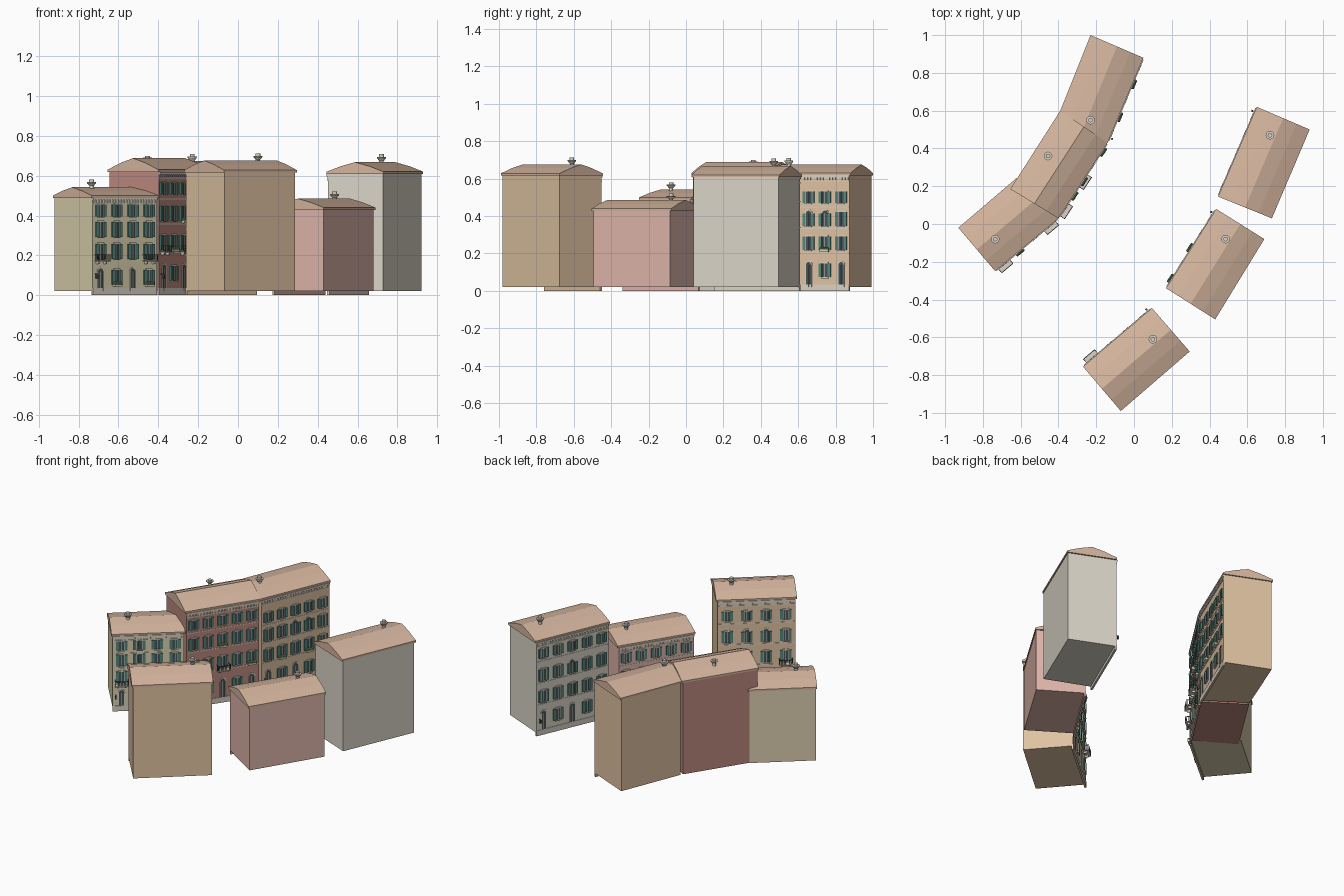
import bpy, bmesh, math
from mathutils import Matrix, Vector

if "Cube" in bpy.data.objects:
    bpy.data.objects.remove(bpy.data.objects["Cube"])

MATS = {}
def mat(name, c):
    m = bpy.data.materials.new(name)
    m.diffuse_color = (*c, 1)
    m.use_nodes = True
    m.node_tree.nodes["Principled BSDF"].inputs["Base Color"].default_value = m.diffuse_color
    MATS[name] = m

mat("tile", (.66, .46, .34)); mat("stone", (.70, .65, .56)); mat("shutter", (.09, .24, .19))
mat("glass", (.06, .09, .10)); mat("iron", (.07, .07, .07)); mat("leaf", (.16, .32, .12))
mat("orange", (.74, .54, .36)); mat("red", (.50, .25, .21)); mat("yellow", (.70, .62, .42))
mat("grey", (.71, .67, .58)); mat("pink", (.74, .47, .41))


def finish(bm, name, material):
    bmesh.ops.recalc_face_normals(bm, faces=bm.faces)
    me = bpy.data.meshes.new(name)
    bm.to_mesh(me); bm.free()
    me.materials.append(MATS[material])
    ob = bpy.data.objects.new(name, me)
    bpy.context.collection.objects.link(ob)
    return ob


def loft(name, material, quad, profile):
    """Extrude a (depth, height) section between the two end walls of a quad plan."""
    a, b, c, d = quad
    bm = bmesh.new()
    l = [bm.verts.new((*a.lerp(d, t), z)) for t, z in profile]
    r = [bm.verts.new((*b.lerp(c, t), z)) for t, z in profile]
    bm.faces.new(l); bm.faces.new(r[::-1])
    n = len(profile)
    for i in range(n):
        j = (i + 1) % n
        bm.faces.new((l[i], r[i], r[j], l[j]))
    return finish(bm, name, material)


def box(bm, x0, x1, out0, out1, z0, z1):
    """Box in facade coordinates: x along the wall, out away from it."""
    m = Matrix.Translation(((x0 + x1) / 2, -(out0 + out1) / 2, (z0 + z1) / 2))
    m = m @ Matrix.Diagonal((x1 - x0, abs(out1 - out0), z1 - z0, 1))
    bmesh.ops.create_cube(bm, size=1, matrix=m)


def arch(bm, x, z, r, out):
    """Half-round slab above a window or door."""
    pts = [(x + r * math.cos(math.pi * i / 8), z + r * math.sin(math.pi * i / 8)) for i in range(9)]
    f = [bm.verts.new((px, -out, pz)) for px, pz in pts]
    k = [bm.verts.new((px, 0, pz)) for px, pz in pts]
    bm.faces.new(f); bm.faces.new(k[::-1])
    for i in range(9):
        j = (i + 1) % 9
        bm.faces.new((f[i], f[j], k[j], k[i]))


def chimney(name, x, y, z, top):
    """Round shaft with a flared pot and a small cap."""
    bm = bmesh.new()
    h = top - z
    for r1, r2, a, b in ((.011, .011, 0, .62), (.012, .023, .5, .72), (.023, .023, .72, .8), (.012, .012, .8, 1)):
        bmesh.ops.create_cone(bm, cap_ends=True, segments=12, radius1=r1, radius2=r2, depth=(b - a) * h,
                              matrix=Matrix.Translation((x, y, z + (a + b) / 2 * h)))
    finish(bm, name, "stone")


def house(name, color, quad, eave, ridge, rows, cols, stack, balconies=(), arched=(), plants=()):
    q = [Vector(p) for p in quad]
    mid = sum(q, Vector((0, 0))) / 4
    # roof with a broken pitch and thin eaves
    h = ridge - eave
    loft(name + "_roof", "tile", q, [(0, eave - .012), (0, eave), (.25, eave + .58 * h), (.5, ridge),
                                     (.75, eave + .58 * h), (1, eave), (1, eave - .012)])
    # walls, slightly inside the eaves
    w = [p + (mid - p) * .035 for p in q]
    top = eave - .011
    loft(name + "_walls", color, w, [(0, .022), (0, top), (1, top), (1, .022)])
    chimney(name + "_chimney", *stack)

    # facade frame: x along the wall, -y outward
    u = (w[1] - w[0]).normalized()
    W = (w[1] - w[0]).length
    M = Matrix(((u.x, -u.y, 0, w[0].x), (u.y, u.x, 0, w[0].y), (0, 0, 1, 0), (0, 0, 0, 1)))
    parts = {k: bmesh.new() for k in ("trim", "shutters", "panes", "railings", "plants", "front")}
    T, S, G, R, L = (parts[k] for k in ("trim", "shutters", "panes", "railings", "plants"))
    box(parts["front"], 0, W, -.006, .003, 0, top)
    # plinth, cornice and dentils
    box(T, 0, W, 0, .006, 0, .035)
    box(T, 0, W, 0, .010, top - .012, top)
    box(T, 0, W, 0, .006, top - .034, top - .028)
    n = int(W / .018)
    for i in range(n):
        x = (i + .5) * W / n
        box(T, x - .004, x + .004, 0, .008, top - .026, top - .012)
    # string courses under each upper floor
    for z in rows[1:]:
        box(T, 0, W, 0, .005, z - .054, z - .049)
    # windows with open shutters
    hw = .015
    for ri, z in enumerate(rows):
        hh = .03 if ri == len(rows) - 1 else .037
        for c in range(cols):
            x = (c + .5) * W / cols
            door = ri == 0 and c % 2 == cols // 2 % 2
            z0, z1 = (.022 if door else z - hh), z + hh
            round_top = door or (ri, c) in arched
            if round_top:
                z1 -= .008
                arch(T, x, z1, hw + .007, .006)
                arch(G, x, z1, hw, .0075)
            else:
                box(T, x - hw - .005, x + hw + .005, 0, .009, z1, z1 + .007)
            box(G, x - hw, x + hw, 0, .005, z0, z1)
            box(T, x - .0012, x + .0012, 0, .0065, z0, z1)
            if not door:
                box(T, x - hw - .005, x + hw + .005, 0, .011, z0 - .006, z0)
            for s in (-1, 1):
                e = sorted((x + s * hw, x + s * (hw + .004)))
                box(T, *e, 0, .007, z0, z1)
                if not door:
                    e = sorted((x + s * (hw + .002), x + s * (hw + .019)))
                    box(S, *e, 0, .010, z0, z1)
            if (ri, c) in plants:
                zb = z0 - .004
                box(T, x - .024, x + .024, .004, .022, zb - .006, zb + .006)
                for k in range(4):
                    bmesh.ops.create_icosphere(L, subdivisions=1, radius=.010, matrix=Matrix.Translation(
                        (x - .018 + .012 * k, -.014, zb + .011)))
    # balconies: slab, brackets and iron railing
    for ri, c in balconies:
        x, zb, d, b = (c + .5) * W / cols, rows[ri] - .046, .036, .040
        box(T, x - b, x + b, 0, d, zb - .006, zb)
        for s in (-.6, .6):
            box(T, x + s * b - .004, x + s * b + .004, 0, d * .6, zb - .018, zb - .006)
        box(R, x - b, x + b, d - .004, d - .001, zb + .028, zb + .031)
        for i in range(10):
            p = x - b + .0015 + i * (2 * b - .003) / 9
            box(R, p - .001, p + .001, d - .0035, d - .0015, zb, zb + .028)
        for s in (-1, 1):
            e = sorted((x + s * b, x + s * (b - .003)))
            box(R, *e, 0, d, zb + .028, zb + .031)
            for i in range(3):
                box(R, *e, i * .012, i * .012 + .002, zb, zb + .028)
    # wall lantern by the entrance
    box(R, W * .04 - .001, W * .04 + .001, 0, .022, .105, .108)
    box(R, W * .04 - .005, W * .04 + .005, .014, .024, .085, .105)

    mats = {"trim": "stone", "shutters": "shutter", "panes": "glass", "railings": "iron",
            "plants": "leaf", "front": color}
    for k, bm in parts.items():
        if not bm.verts:
            bm.free()
            continue
        bmesh.ops.transform(bm, matrix=M, verts=bm.verts)
        finish(bm, name + "_" + k, mats[k])


# left row, curving along the street
house("tall_orange_house", "orange", [(-.14, .43), (.05, .88), (-.23, 1.0), (-.39, .60)], .63, .675,
      (.11, .255, .385, .50), 5, (-.23, .55, .64, .71), arched=((2, 2), (2, 3)), plants=((1, 1), (1, 3)))
house("red_house", "red", [(-.40, .03), (-.14, .43), (-.39, .60), (-.655, .185)], .63, .688,
      (.11, .265, .41, .535), 5, (-.455, .36, .66, .70), balconies=((1, 0), (1, 2)),
      plants=((1, 1), (1, 4), (2, 2)))
house("yellow_house", "yellow", [(-.735, -.25), (-.40, .03), (-.62, .245), (-.93, -.02)], .50, .542,
      (.09, .22, .33, .425), 4, (-.735, -.08, .52, .58), balconies=((1, 0), (1, 3)), plants=((0, 1), (0, 3)))
# right row, facing the left one
house("grey_house", "grey", [(.65, .62), (.445, .145), (.73, .03), (.93, .50)], .62, .668,
      (.11, .25, .39, .53), 5, (.72, .47, .64, .708), arched=((2, 2),))
house("pink_house", "pink", [(.435, .08), (.17, -.34), (.43, -.505), (.69, -.08)], .44, .485,
      (.10, .235, .355), 5, (.485, -.08, .46, .52), plants=((0, 4), (1, 2)))
house("small_orange_house", "orange", [(.095, -.445), (-.27, -.755), (-.07, -.99), (.295, -.675)], .628, .676,
      (.11, .25, .385, .52), 4, (.10, -.61, .65, .712), balconies=((1, 3),), arched=((2, 1), (2, 2)))
